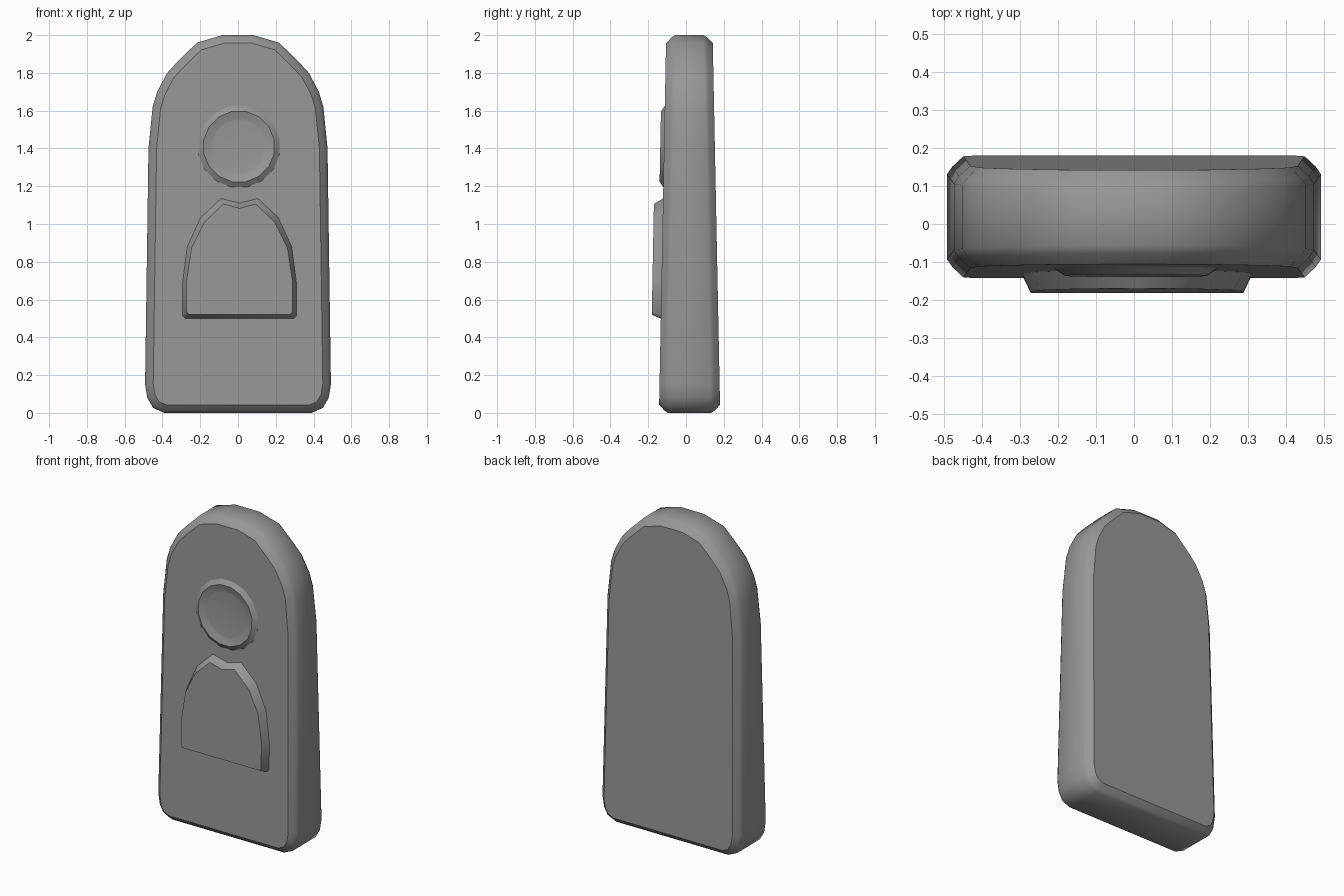
import bpy, bmesh, math
from mathutils import Vector

if "Cube" in bpy.data.objects:
    bpy.data.objects.remove(bpy.data.objects["Cube"])

grey = bpy.data.materials.new("dark_grey")
grey.diffuse_color = (0.31, 0.31, 0.31, 1)
grey.use_nodes = True
grey.node_tree.nodes["Principled BSDF"].inputs["Base Color"].default_value = grey.diffuse_color


def mirrored(half, cx=0.0):
    """Counter-clockwise outline from a right-hand half listed bottom to top."""
    left = [(-x, z) for x, z in reversed(half) if x > 1e-6]
    return [(x + cx, z) for x, z in half + left]


def inset(outline, d):
    """Move every edge of the outline inward by d, with mitred corners."""
    pts = [Vector(p) for p in outline]
    out = []
    for i, p in enumerate(pts):
        a = (p - pts[i - 1]).normalized()
        b = (pts[(i + 1) % len(pts)] - p).normalized()
        na, nb = Vector((-a.y, a.x)), Vector((-b.y, b.x))
        q = p + (na + nb) * d / (1 + na.dot(nb))
        out.append((q.x, q.y))
    return out


def on_front(outline, raise_by):
    return [(x, -0.143 + 0.019 * z - raise_by, z) for x, z in outline]


def on_back(outline, sink):
    return [(x, 0.181 - 0.02 * z - sink, z) for x, z in outline]


def loft(name, rings, smooth_angle, cap_back=False):
    """Skin rings from back to front and cap the front."""
    bm = bmesh.new()
    loops = [[bm.verts.new(p) for p in ring] for ring in rings]
    for a, b in zip(loops, loops[1:]):
        n = len(a)
        for i in range(n):
            j = (i + 1) % n
            bm.faces.new((a[i], a[j], b[j], b[i]))
    bm.faces.new(loops[-1])
    if cap_back:
        bm.faces.new(loops[0][::-1])
    mesh = bpy.data.meshes.new(name)
    bm.to_mesh(mesh)
    bm.free()
    mesh.materials.append(grey)
    obj = bpy.data.objects.new(name, mesh)
    bpy.context.collection.objects.link(obj)
    bpy.ops.object.select_all(action='DESELECT')
    obj.select_set(True)
    bpy.context.view_layer.objects.active = obj
    bpy.ops.object.shade_smooth_by_angle(angle=math.radians(smooth_angle))
    return obj


def circle(cx, cz, r, n=16):
    return [(cx + r * math.cos(math.tau * (i + 0.5) / n),
             cz + r * math.sin(math.tau * (i + 0.5) / n)) for i in range(n)]


# Arched, tapering slab with softly bevelled front and back rims
slab = mirrored([(0.39, 0), (0.45, 0.027), (0.48, 0.08), (0.492, 0.15),
                 (0.474, 1.4), (0.452, 1.62), (0.428, 1.7), (0.375, 1.8),
                 (0.315, 1.865), (0.217, 1.96), (0.082, 2.0)])
rim, face = inset(slab, 0.014), inset(slab, 0.043)
loft("slab", [on_back(face, 0), on_back(rim, 0.027), on_back(slab, 0.047),
              on_front(slab, -0.047), on_front(rim, -0.027),
              on_front(face, 0)], 40, cap_back=True)

# Dished round badge
loft("round_dish", [on_front(circle(0.005, 1.41, r), h) for r, h in
                    ((0.22, -0.001), (0.19, 0.02), (0.148, 0.006), (0.14, 0.005))], 40)

# Raised shoulder-shaped plate with a notched top
base = mirrored([(0.287, 0.498), (0.304, 0.515), (0.304, 0.68), (0.278, 0.88),
                 (0.207, 1.035), (0.098, 1.137), (0.0, 1.112)], 0.008)
top = mirrored([(0.268, 0.52), (0.28, 0.535), (0.28, 0.7), (0.254, 0.872),
                (0.187, 1.008), (0.086, 1.106), (0.0, 1.083)], 0.008)
loft("shoulder_plate", [on_front(base, -0.003), on_front(top, 0.048)], 55)
